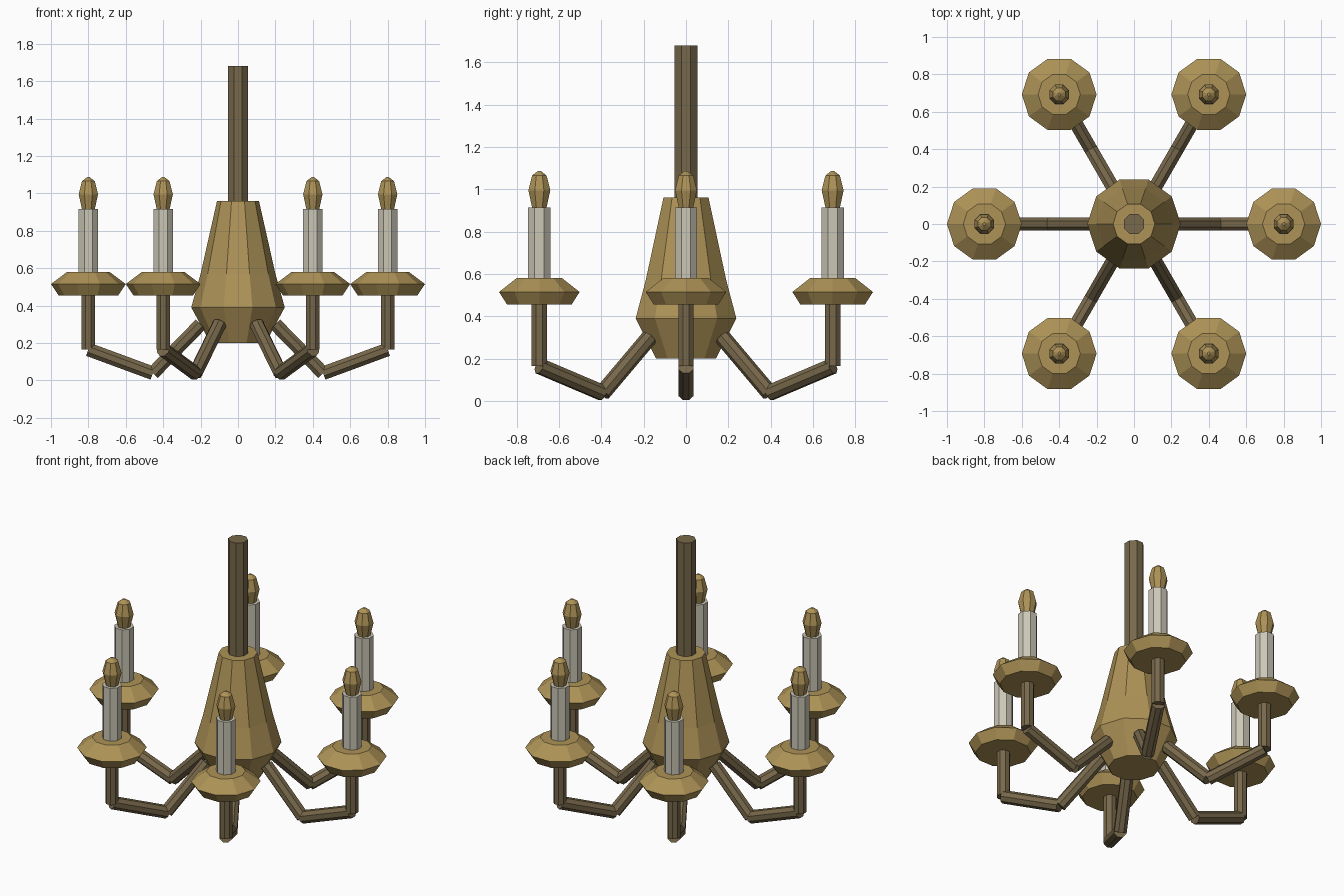
import bpy, bmesh, math
from mathutils import Vector

if "Cube" in bpy.data.objects:
    bpy.data.objects.remove(bpy.data.objects["Cube"])


def material(name, rgb):
    m = bpy.data.materials.new(name)
    m.diffuse_color = (*rgb, 1)
    m.use_nodes = True
    m.node_tree.nodes["Principled BSDF"].inputs["Base Color"].default_value = m.diffuse_color
    return m


BRASS = material("aged_brass", (0.42, 0.29, 0.095))
BRONZE = material("dark_bronze", (0.185, 0.138, 0.070))
WAX = material("candle_ivory", (0.60, 0.57, 0.47))


def finish(bm, name, mat):
    bmesh.ops.recalc_face_normals(bm, faces=bm.faces)
    mesh = bpy.data.meshes.new(name)
    bm.to_mesh(mesh)
    bm.free()
    mesh.materials.append(mat)
    obj = bpy.data.objects.new(name, mesh)
    bpy.context.collection.objects.link(obj)
    return obj


def lathe(name, profile, sides, mat, centre=(0, 0), turn=0.0):
    """Closed faceted solid from (radius, height) pairs."""
    bm = bmesh.new()
    rings = []
    for r, z in profile:
        ring = []
        for i in range(sides):
            a = turn + 2 * math.pi * i / sides
            ring.append(bm.verts.new((centre[0] + r * math.cos(a),
                                      centre[1] + r * math.sin(a), z)))
        rings.append(ring)
    for low, high in zip(rings, rings[1:]):
        for i in range(sides):
            j = (i + 1) % sides
            bm.faces.new((low[i], low[j], high[j], high[i]))
    bm.faces.new(rings[0][::-1])
    bm.faces.new(rings[-1])
    return finish(bm, name, mat)


def rod(name, start, end, radius, mat):
    """Straight eight-sided rod between two points."""
    start, end = Vector(start), Vector(end)
    d = (end - start).normalized()
    side = Vector((-d.y, d.x, 0)).normalized()
    up = d.cross(side)
    bm = bmesh.new()
    rings = []
    for p in (start, end):
        ring = []
        for i in range(8):
            a = math.pi / 8 + math.pi * i / 4
            ring.append(bm.verts.new(p + radius * (side * math.cos(a) + up * math.sin(a))))
        rings.append(ring)
    for i in range(8):
        j = (i + 1) % 8
        bm.faces.new((rings[0][i], rings[0][j], rings[1][j], rings[1][i]))
    bm.faces.new(rings[0][::-1])
    bm.faces.new(rings[1])
    return finish(bm, name, mat)


EIGHTH = math.pi / 8

# Central body and hanging stem
lathe("body", [(0.148, 0.2), (0.25, 0.39), (0.20, 0.57), (0.112, 0.96)], 10, BRASS)
lathe("stem", [(0.058, 0.9), (0.058, 1.68)], 8, BRONZE, turn=EIGHTH)

# Six arms, each with a drip dish, candle and bulb
for n in range(6):
    ang = math.radians(60 * n)
    c, s = math.cos(ang), math.sin(ang)
    pos = (0.8 * c, 0.8 * s)

    def at(r, z):
        return (r * c, r * s, z)

    rod(f"arm_inner_{n}", at(0.20, 0.30), at(0.455, 0.038), 0.039, BRONZE)
    rod(f"arm_outer_{n}", at(0.455, 0.038), at(0.80, 0.165), 0.039, BRONZE)
    lathe(f"arm_upright_{n}", [(0.039, 0.165), (0.039, 0.47)], 8, BRONZE, pos, EIGHTH)
    lathe(f"drip_dish_{n}", [(0.16, 0.455), (0.20, 0.515), (0.113, 0.58)], 10, BRASS, pos)
    lathe(f"candle_{n}", [(0.057, 0.57), (0.057, 0.915)], 8, WAX, pos, EIGHTH)
    lathe(f"bulb_{n}", [(0.036, 0.91), (0.056, 0.995), (0.037, 1.065), (0.008, 1.086)],
          8, BRASS, pos, EIGHTH)
